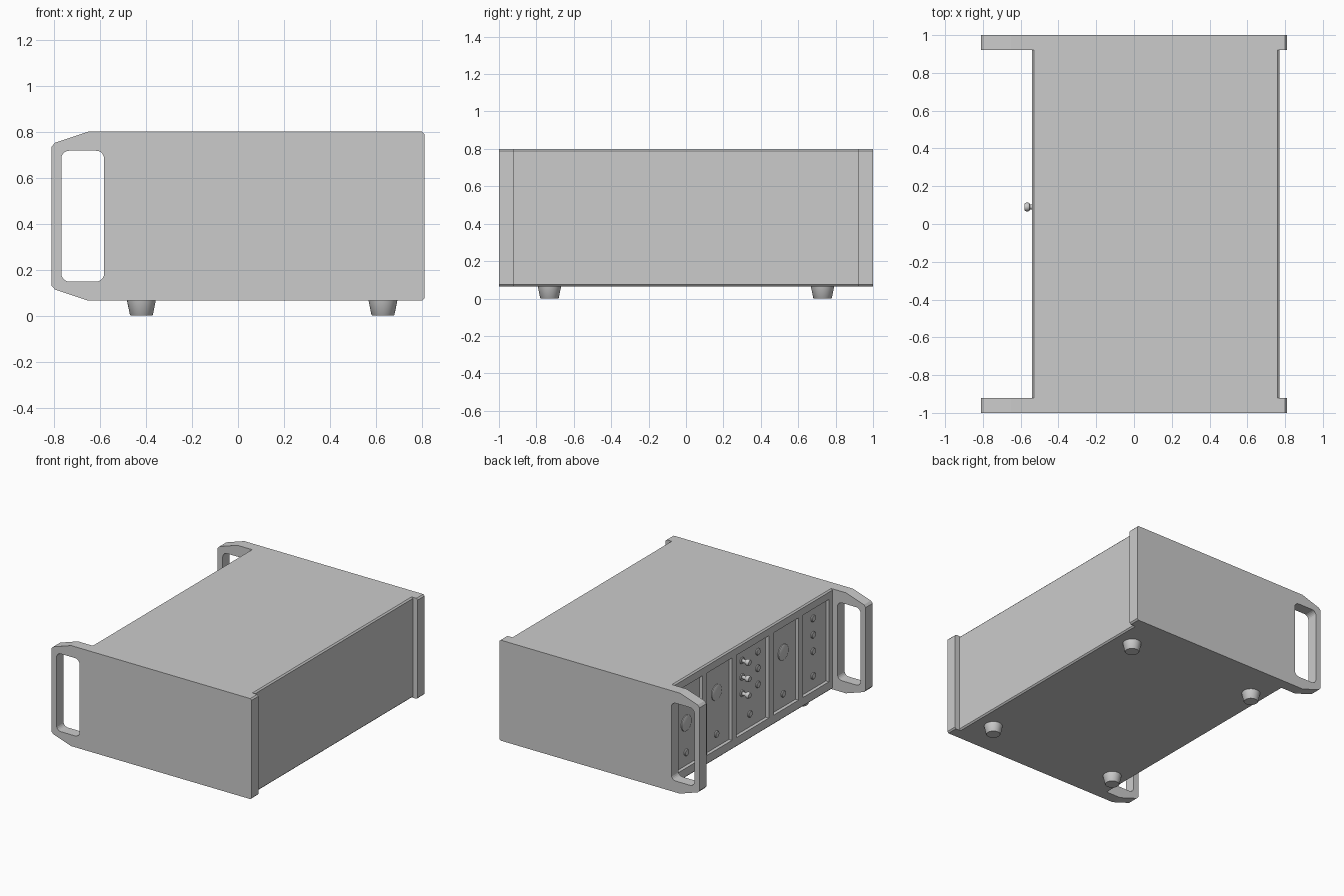
import bpy, bmesh, math
from mathutils import Matrix, Vector

cube = bpy.data.objects.get("Cube")
if cube:
    bpy.data.objects.remove(cube, do_unlink=True)

grey = bpy.data.materials.new("light grey metal")
grey.use_nodes = True
grey.diffuse_color = (0.6, 0.6, 0.6, 1)
grey.node_tree.nodes["Principled BSDF"].inputs["Base Color"].default_value = (0.6, 0.6, 0.6, 1)


def finish(name, bm, smooth=False):
    bmesh.ops.recalc_face_normals(bm, faces=bm.faces)
    mesh = bpy.data.meshes.new(name)
    bm.to_mesh(mesh)
    bm.free()
    mesh.materials.append(grey)
    ob = bpy.data.objects.new(name, mesh)
    bpy.context.collection.objects.link(ob)
    bpy.ops.object.select_all(action='DESELECT')
    ob.select_set(True)
    bpy.context.view_layer.objects.active = ob
    if smooth:
        bpy.ops.object.shade_smooth_by_angle(angle=math.radians(35))
    return ob


def add_prism(bm, outline, y0, y1):
    """Extrude an x-z outline along y."""
    face = bm.faces.new([bm.verts.new((x, y0, z)) for x, z in outline])
    ext = bmesh.ops.extrude_face_region(bm, geom=[face])
    moved = [v for v in ext["geom"] if isinstance(v, bmesh.types.BMVert)]
    bmesh.ops.translate(bm, verts=moved, vec=(0, y1 - y0, 0))


def rounded(x0, x1, z0, z1, r, steps):
    """Rectangle outline with rounded (or, with one step, chamfered) corners."""
    pts = []
    corners = [(x1 - r, z1 - r), (x0 + r, z1 - r), (x0 + r, z0 + r), (x1 - r, z0 + r)]
    for i, (cx, cz) in enumerate(corners):
        for k in range(steps + 1):
            a = math.pi / 2 * (i + k / steps)
            pts.append((cx + r * math.cos(a), cz + r * math.sin(a)))
    return pts


def cut(ob, cutter):
    cutter.hide_render = True
    mod = ob.modifiers.new("cut", 'BOOLEAN')
    mod.operation, mod.solver, mod.object = 'DIFFERENCE', 'EXACT', cutter
    bpy.ops.object.select_all(action='DESELECT')
    ob.select_set(True)
    bpy.context.view_layer.objects.active = ob
    bpy.ops.object.modifier_apply(modifier=mod.name)
    bpy.data.objects.remove(cutter, do_unlink=True)


def lathe(name, profile, origin, axis, sides=24):
    """Spin (radius, height) points around an axis starting at origin."""
    bm = bmesh.new()
    rings = []
    for r, h in profile:
        rings.append([bm.verts.new((r * math.cos(2 * math.pi * i / sides),
                                    r * math.sin(2 * math.pi * i / sides), h))
                      for i in range(sides)])
    for a, b in zip(rings, rings[1:]):
        for i in range(sides):
            j = (i + 1) % sides
            bm.faces.new((a[i], a[j], b[j], b[i]))
    bm.faces.new(rings[0])
    bm.faces.new(rings[-1])
    turn = Vector((0, 0, 1)).rotation_difference(Vector(axis)).to_matrix().to_4x4()
    bm.transform(Matrix.Translation(origin) @ turn)
    return finish(name, bm, True)


BOTTOM, TOP = 0.065, 0.80
PANEL_X = -0.54      # outer face of the control panel
RECESS_X = -0.515    # floor of the module bays

# Main case with five shallow module bays cut in the control panel
bm = bmesh.new()
add_prism(bm, rounded(PANEL_X, 0.77, BOTTOM, TOP, 0.01, 1), -0.92, 0.92)
case = finish("case", bm)
bays = [(-0.88, -0.58), (-0.53, -0.24), (-0.185, 0.185), (0.24, 0.53), (0.58, 0.88)]
bm = bmesh.new()
for y0, y1 in bays:
    add_prism(bm, [(-0.7, 0.135), (RECESS_X, 0.135), (RECESS_X, 0.737), (-0.7, 0.737)], y0, y1)
cut(case, finish("bay_cutter", bm))

# Side plates with cut-out carrying handles
half = [(-0.81, 0.735), (-0.795, 0.752), (-0.65, TOP), (0.80, TOP), (0.81, 0.79)]
outline = half + [(x, TOP + BOTTOM - z) for x, z in reversed(half)]
for side, y0, y1 in (("right", -1.0, -0.92), ("left", 0.92, 1.0)):
    bm = bmesh.new()
    add_prism(bm, outline, y0, y1)
    plate = finish(side + "_side_plate", bm)
    bm = bmesh.new()
    add_prism(bm, rounded(-0.768, -0.582, 0.148, 0.717, 0.035, 5), y0 - 0.1, y1 + 0.1)
    cut(plate, finish("handle_cutter", bm))

# Tapered feet
for x in (-0.42, 0.63):
    for y in (-0.73, 0.73):
        lathe("foot", [(0.046, 0), (0.05, 0.004), (0.063, 0.068)], (x, y, 0), (0, 0, 1), 32)

# Panel discs: (name, y, heights, radius)
rows = [
    ("large_dial", 0.735, [0.445], 0.058),
    ("large_dial", 0.385, [0.535], 0.058),
    ("large_dial", -0.385, [0.535], 0.058),
    ("socket", -0.092, [0.65, 0.53, 0.41], 0.024),
    ("button", -0.73, [0.65, 0.53, 0.41], 0.024),
]
rows += [("bay_screw", y, [0.23], 0.024) for y in (-0.73, -0.385, 0, 0.385, 0.735)]
for name, y, heights, r in rows:
    for z in heights:
        lathe(name, [(r, -0.005), (r, 0.006), (r * 0.85, 0.01)], (RECESS_X, y, z), (-1, 0, 0))

# Protruding connectors with a collar
stud = [(0.024, -0.005), (0.024, 0.008), (0.013, 0.008), (0.013, 0.036),
        (0.019, 0.038), (0.023, 0.044), (0.023, 0.056), (0.018, 0.066)]
for z in (0.655, 0.535, 0.415):
    lathe("connector", stud, (RECESS_X, 0.09, z), (-1, 0, 0), 16)
